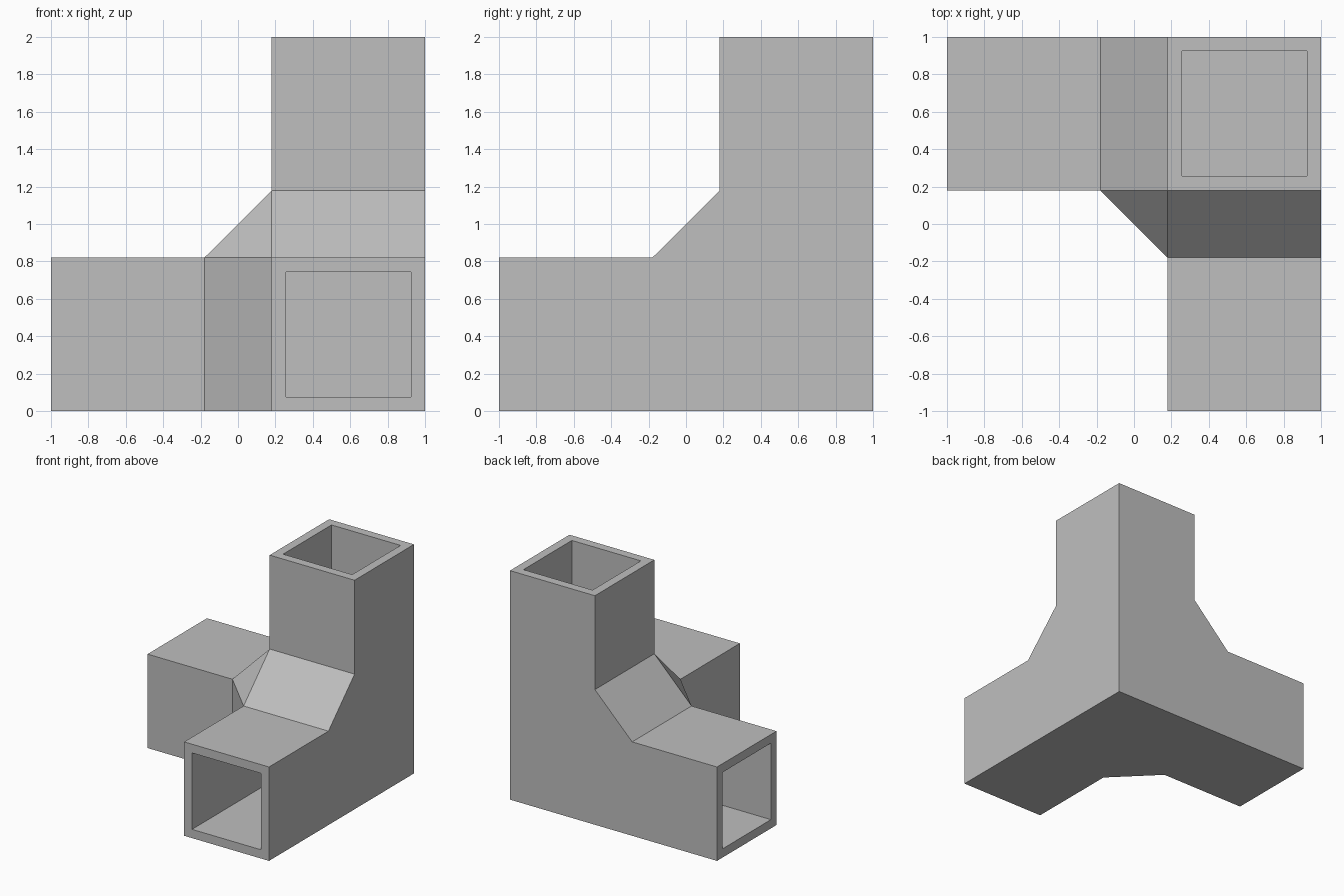
import bpy
import bmesh
from mathutils import Vector

cube = bpy.data.objects.get("Cube")
if cube:
    bpy.data.objects.remove(cube, do_unlink=True)

LENGTH = 2.0    # arm length from the outer corner
WIDTH = 0.82    # square arm width
BRACE = 1.18    # distance where the sloped brace meets an arm
WALL = 0.108    # socket wall thickness
DEPTH = 1.18    # socket depth

grey = bpy.data.materials.new("plain_grey")
grey.use_nodes = True
colour = (0.52, 0.52, 0.52, 1.0)
grey.diffuse_color = colour
grey.node_tree.nodes["Principled BSDF"].inputs["Base Color"].default_value = colour

bm = bmesh.new()


def add_face(points, axis):
    """Add a face given for the first arm, turned onto the chosen axis."""
    verts = []
    for p in points:
        a, b, c = (p[(i - axis) % 3] for i in range(3))
        verts.append(bm.verts.new((1 - a, 1 - b, c)))
    return bm.faces.new(verts)


L, W, K = LENGTH, WIDTH, BRACE
ends = []
for axis in range(3):
    # Flat L-shaped outer side
    outline = [(0, 0), (L, 0), (L, W), (K, W), (W, K), (W, L), (0, L)]
    add_face([(0, b, c) for b, c in outline], axis)
    # Two inner sides of the arm
    add_face([(K, 0, W), (L, 0, W), (L, W, W), (K, W, W)], axis)
    add_face([(K, W, 0), (L, W, 0), (L, W, W), (K, W, W)], axis)
    # Sloped brace between the other two arms
    add_face([(0, K, W), (W, K, W), (W, W, K), (0, W, K)], axis)
    # Open end of the arm
    ends.append(add_face([(L, 0, 0), (L, W, 0), (L, W, W), (L, 0, W)], axis))

# Triangle where the three braces meet
add_face([(K, W, W), (W, K, W), (W, W, K)], 0)

bmesh.ops.remove_doubles(bm, verts=bm.verts[:], dist=0.0001)
bmesh.ops.recalc_face_normals(bm, faces=bm.faces[:])

# Square sockets sunk into the arm ends
bmesh.ops.inset_individual(bm, faces=ends, thickness=WALL)
for face in bmesh.ops.extrude_discrete_faces(bm, faces=ends)["faces"]:
    face.normal_update()
    bmesh.ops.translate(bm, verts=face.verts[:], vec=Vector(face.normal) * -DEPTH)
bmesh.ops.recalc_face_normals(bm, faces=bm.faces[:])

mesh = bpy.data.meshes.new("corner_connector")
bm.to_mesh(mesh)
bm.free()
mesh.materials.append(grey)
connector = bpy.data.objects.new("corner_connector", mesh)
bpy.context.collection.objects.link(connector)
